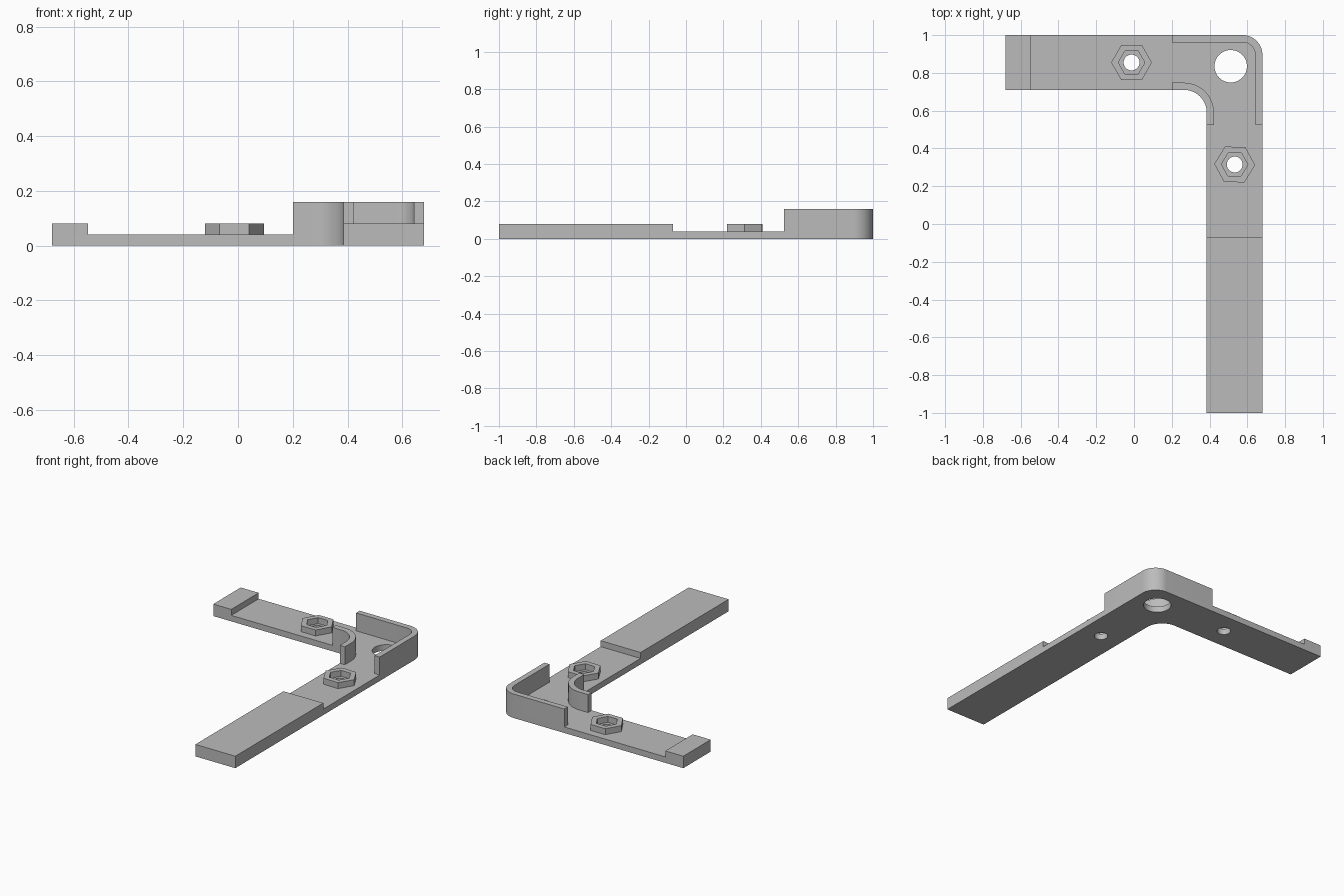
import bpy, bmesh
from math import sin, cos, pi, radians

if "Cube" in bpy.data.objects:
    bpy.data.objects.remove(bpy.data.objects["Cube"], do_unlink=True)

grey = bpy.data.materials.new("plain grey")
grey.use_nodes = True
grey.diffuse_color = (0.5, 0.5, 0.5, 1)
grey.node_tree.nodes["Principled BSDF"].inputs["Base Color"].default_value = (0.5, 0.5, 0.5, 1)

# Main dimensions
RIGHT, BACK = 0.68, 1.0          # outer edges of the two arms
IN_X, IN_Y = 0.385, 0.71         # inner edges of the two arms
BASE, PAD, TOP = 0.04, 0.08, 0.16
WALL = 0.038                     # corner wall thickness
END_X, END_Y = 0.2, 0.525        # where the corner walls stop
R_OUT, R_IN = 0.105, 0.12        # corner radii
OUT_C = (RIGHT - R_OUT, BACK - R_OUT)
IN_C = (IN_X - R_IN, IN_Y - R_IN)


def quarter(center, r, steps=16):
    """Quarter arc from the +y side to the +x side of its centre."""
    return [(center[0] + r * sin(i / steps * pi / 2),
             center[1] + r * cos(i / steps * pi / 2)) for i in range(steps + 1)]


def ring(center, r, sides, turn=0.0):
    return [(center[0] + r * cos(turn + 2 * pi * i / sides),
             center[1] + r * sin(turn + 2 * pi * i / sides)) for i in range(sides)]


def rect(x0, y0, x1, y1):
    return [(x0, y0), (x1, y0), (x1, y1), (x0, y1)]


def slab(name, z0, z1, *loops):
    """Solid from an outline and any holes, between two heights."""
    bm = bmesh.new()
    caps = ([], [])
    for loop in loops:
        n = len(loop)
        rows = [[bm.verts.new((x, y, z)) for x, y in loop] for z in (z0, z1)]
        for row, cap in zip(rows, caps):
            cap += [bm.edges.new((row[i], row[(i + 1) % n])) for i in range(n)]
        low, high = rows
        for i in range(n):
            j = (i + 1) % n
            bm.faces.new((low[i], low[j], high[j], high[i]))
    for cap in caps:
        bmesh.ops.triangle_fill(bm, edges=cap, use_beauty=True, normal=(0, 0, 1))
    bmesh.ops.recalc_face_normals(bm, faces=bm.faces)
    mesh = bpy.data.meshes.new(name)
    bm.to_mesh(mesh)
    bm.free()
    mesh.materials.append(grey)
    obj = bpy.data.objects.new(name, mesh)
    bpy.context.collection.objects.link(obj)
    bpy.ops.object.select_all(action='DESELECT')
    obj.select_set(True)
    bpy.context.view_layer.objects.active = obj
    bpy.ops.object.shade_smooth_by_angle(angle=radians(30))
    return obj


# L-shaped base plate with one large and two small holes
nuts = {"back_nut_holder": ((-0.013, 0.855), 0.0),
        "side_nut_holder": ((0.533, 0.315), radians(-1.5))}
outline = ([(-RIGHT, IN_Y), (-RIGHT, BACK)] + quarter(OUT_C, R_OUT)
           + [(RIGHT, -BACK), (IN_X, -BACK)] + quarter(IN_C, R_IN)[::-1])
slab("base_plate", 0, BASE, outline, ring((0.512, 0.835), 0.086, 48),
     *[ring(c, 0.042, 32) for c, _ in nuts.values()])

# Raised pads at the arm ends
slab("back_arm_pad", BASE, PAD, rect(-RIGHT, IN_Y, -0.547, BACK))
slab("side_arm_pad", BASE, PAD, rect(IN_X, -BACK, RIGHT, -0.07))

# Hexagonal nut holders
for name, (center, turn) in nuts.items():
    slab(name, BASE, PAD, ring(center, 0.108, 6, turn), ring(center, 0.07, 6, turn))

# Curved walls round the outside and inside of the corner
slab("outer_corner_wall", BASE, TOP,
     [(END_X, BACK)] + quarter(OUT_C, R_OUT) + [(RIGHT, END_Y), (RIGHT - WALL, END_Y)]
     + quarter(OUT_C, R_OUT - WALL)[::-1] + [(END_X, BACK - WALL)])
slab("inner_corner_wall", BASE, TOP,
     [(END_X, IN_Y + WALL)] + quarter(IN_C, R_IN + WALL)
     + [(IN_X + WALL, END_Y), (IN_X, END_Y)] + quarter(IN_C, R_IN)[::-1] + [(END_X, IN_Y)])
